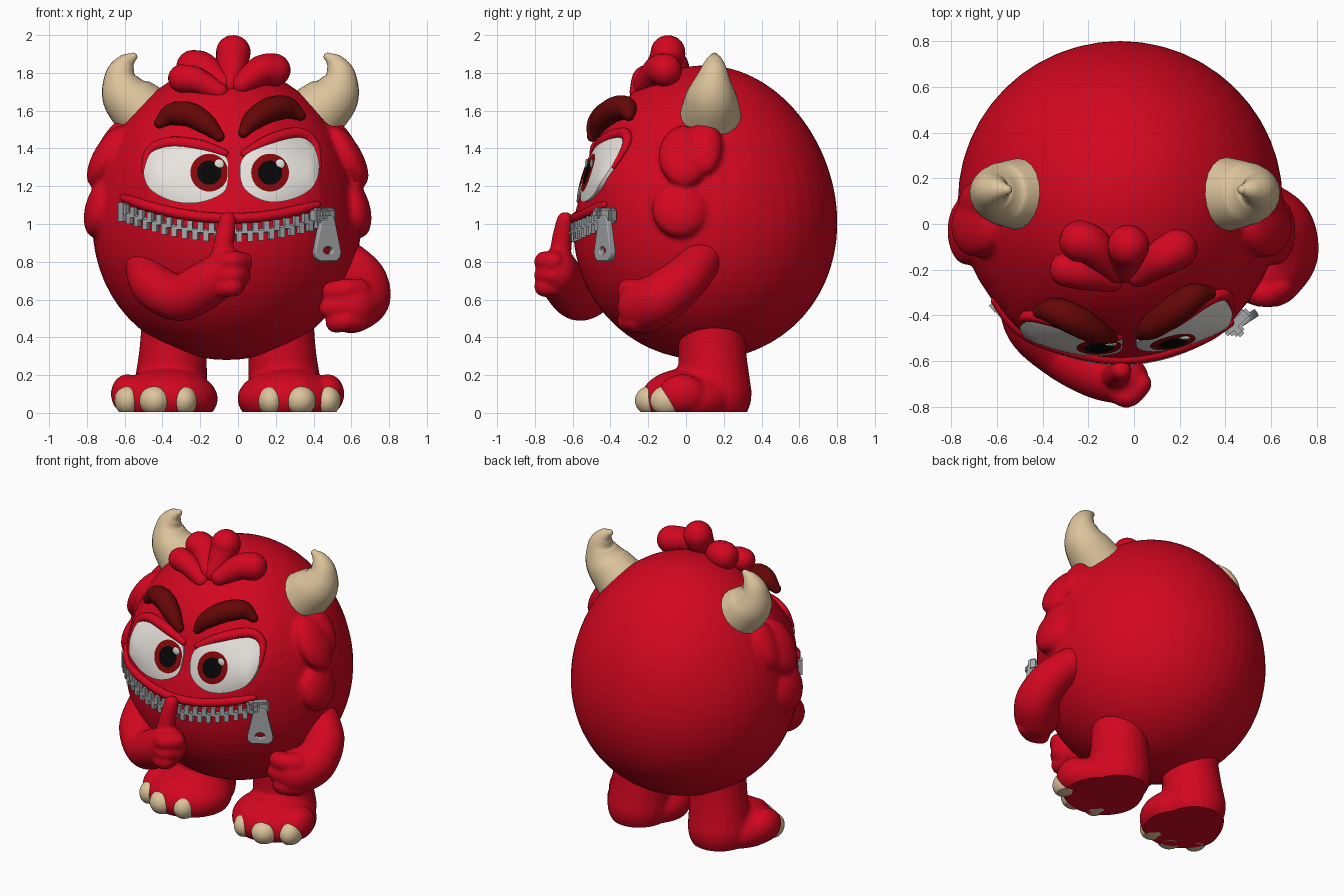
import bpy, bmesh, math
from mathutils import Vector, Matrix, Euler

if bpy.data.objects.get("Cube"):
    bpy.data.objects.remove(bpy.data.objects["Cube"])


def material(name, r, g, b):
    m = bpy.data.materials.new(name)
    m.use_nodes = True
    m.diffuse_color = (r, g, b, 1)
    m.node_tree.nodes["Principled BSDF"].inputs["Base Color"].default_value = (r, g, b, 1)
    return m


RED = material("red skin", .65, .002, .014)
BROW = material("dark red brow", .13, .002, .002)
IRIS = material("iris red", .24, .002, .003)
HORN = material("cream horn", .72, .55, .33)
WHITE = material("eye white", .8, .77, .73)
BLACK = material("pupil black", .002, .002, .002)
METAL = material("zipper grey", .38, .39, .4)

C = Vector((-.06, .1, 1.06))      # body centre and radii
R = Vector((.71, .7, .78))


def taper(z):
    """Egg shape: wider below the centre, narrower above."""
    return 1 - .07 * (z - C.z) / R.z


def flatten(x, z):
    """Backward shift that flattens the face around the eyes."""
    u = abs(x + .03) / .45
    fade = max(0, 1 - max(0, u - 1) / .4) * math.exp(-((z - 1.27) / .2) ** 2)
    return max(.04 - .1 * u ** 3, -.05) * fade


def front(x, z, out=0):
    """Point on the front of the body, pushed forward by out."""
    t = taper(z)
    d = 1 - ((x - C.x) / (R.x * t)) ** 2 - ((z - C.z) / R.z) ** 2
    return Vector((x, C.y - R.y * t * math.sqrt(max(d, 0)) + flatten(x, z) - out, z))


def finish(name, bm, *mats):
    bmesh.ops.recalc_face_normals(bm, faces=bm.faces)
    me = bpy.data.meshes.new(name)
    bm.to_mesh(me)
    bm.free()
    for m in mats:
        me.materials.append(m)
    ob = bpy.data.objects.new(name, me)
    bpy.context.collection.objects.link(ob)
    return smooth(ob)


def smooth(ob):
    bpy.ops.object.select_all(action='DESELECT')
    ob.select_set(True)
    bpy.context.view_layer.objects.active = ob
    bpy.ops.object.shade_smooth_by_angle(angle=math.radians(40))
    return ob


def ball(name, loc, size, mat, tilt=0):
    bm = bmesh.new()
    mx = Matrix.LocRotScale(Vector(loc), Euler((0, tilt, 0)), Vector(size))
    bmesh.ops.create_uvsphere(bm, u_segments=48, v_segments=32, radius=1, matrix=mx)
    return finish(name, bm, mat)


def spline(pts, n, closed=False):
    """Smooth path through the points, of any dimension."""
    k = len(pts)
    at = lambda i: pts[i % k] if closed else pts[min(max(i, 0), k - 1)]
    out = []
    for i in range(k if closed else k - 1):
        a, b, c, d = (at(i + j) for j in (-1, 0, 1, 2))
        for s in range(n):
            t = s / n
            out.append((2 * b + (c - a) * t + (2 * a - 5 * b + 4 * c - d) * t * t
                        + (3 * b - a - 3 * c + d) * t ** 3) / 2)
    return out if closed else out + [pts[-1]]


def sweep(name, pts, radii, mat, sides=20):
    """Round-ended tube with varying thickness."""
    path = spline([Vector((*p, r)) for p, r in zip(pts, radii)], 8)
    P, rad = [v.xyz for v in path], [v[3] for v in path]
    T = [(P[min(i + 1, len(P) - 1)] - P[max(i - 1, 0)]).normalized() for i in range(len(P))]
    caps = [math.pi / 2 * j / 6 for j in range(1, 6)]
    rings = [(P[0] - T[0] * rad[0] * math.sin(a), T[0], rad[0] * math.cos(a)) for a in reversed(caps)]
    rings += list(zip(P, T, rad))
    rings += [(P[-1] + T[-1] * rad[-1] * math.sin(a), T[-1], rad[-1] * math.cos(a)) for a in caps]
    bm, loops, u = bmesh.new(), [], rings[0][1].orthogonal()
    for p, t, r in rings:
        u = (u - t * u.dot(t)).normalized()
        w = t.cross(u)
        ang = [2 * math.pi * s / sides for s in range(sides)]
        loops.append([bm.verts.new(p + (u * math.cos(a) + w * math.sin(a)) * r) for a in ang])
    for a, b in zip(loops, loops[1:]):
        for s in range(sides):
            q = (s + 1) % sides
            bm.faces.new((a[s], a[q], b[q], b[s]))
    bm.faces.new(loops[0])
    bm.faces.new(loops[-1])
    return finish(name, bm, mat)


def fuse(name, parts, voxel, rounds):
    """Melt overlapping parts into one soft skin."""
    bpy.ops.object.select_all(action='DESELECT')
    for p in parts:
        p.select_set(True)
    ob = bpy.context.view_layer.objects.active = parts[0]
    bpy.ops.object.join()
    ob.name = name
    rm = ob.modifiers.new("melt", 'REMESH')
    rm.mode, rm.voxel_size = 'VOXEL', voxel
    sm = ob.modifiers.new("soften", 'SMOOTH')
    sm.iterations = rounds
    for m in (rm.name, sm.name):
        bpy.ops.object.modifier_apply(modifier=m)
    return smooth(ob)


def flatten_base(ob):
    bm = bmesh.new()
    bm.from_mesh(ob.data)
    cut = bmesh.ops.bisect_plane(bm, geom=bm.verts[:] + bm.edges[:] + bm.faces[:], plane_co=(0, 0, .004),
                                 plane_no=(0, 0, 1), clear_inner=True)
    bmesh.ops.edgeloop_fill(bm, edges=[e for e in cut["geom_cut"] if isinstance(e, bmesh.types.BMEdge)])
    bm.to_mesh(ob.data)
    bm.free()
    smooth(ob)


# Egg-shaped body with a flattened face and drooping side tufts
parts = [ball("body", C, R, RED)]
for v in parts[0].data.vertices:
    v.co.xy = C.xy + (v.co.xy - C.xy) * taper(v.co.z)
    if v.co.y < C.y:
        v.co.y += flatten(v.co.x, v.co.z)
for s in (-1, 1):
    for off, y, z, size, tilt in ((.635, -.01, 1.36, (.075, .135, .18), .52), (.62, .1, 1.41, (.06, .09, .16), .5),
                                  (.675, -.03, 1.08, (.08, .15, .155), .25)):
        parts.append(ball("tuft", (-.055 + s * off, y, z), size, RED, -s * tilt))
fuse("body", parts, .015, 4)

# Hair lobes
for i, (a, b, c, r) in enumerate((
        ((-.04, -.2, 1.74), (-.03, -.12, 1.85), (-.025, -.095, 1.908), .092),
        ((-.08, -.2, 1.74), (-.18, -.1, 1.82), (-.235, -.075, 1.83), .092),
        ((-.1, -.25, 1.7), (-.22, -.22, 1.76), (-.295, -.2, 1.77), .075),
        ((.02, -.22, 1.74), (.12, -.15, 1.81), (.19, -.11, 1.815), .088))):
    sweep(f"hair_lobe_{i + 1}", (a, b, c), (r * .65, r * .92, r), RED)

# Horns, arched inward, and feet with claws
for s, side in ((-1, "right"), (1, "left")):
    X = lambda v: -.04 + s * v
    sweep(side + "_horn", [(X(v), y, z) for v, y, z in ((.45, .13, 1.58), (.55, .135, 1.68), (.58, .145, 1.78),
                           (.555, .15, 1.85), (.515, .15, 1.885))], (.162, .134, .088, .053, .022), HORN)
    X = lambda v: -.055 + s * v
    parts = [sweep("leg", [(X(.28), .13, .5), (X(.29), .14, .3), (X(.305), .15, .1)], (.175, .182, .2), RED),
             ball("foot", (X(.32), .015, .075), (.268, .255, .162), RED)]
    toes = ((.23, -.16, .07), (.385, -.18, .083), (.53, -.1, .068))
    for i, (v, y, w) in enumerate(toes):
        parts.append(ball("toe", (X(v), y + .08, .1), (.088, .125, .105), RED))
        flatten_base(ball(f"{side}_claw_{i + 1}", (X(v), y, .065), (w, .09, .08), HORN))
    flatten_base(fuse(side + "_foot", parts, .014, 5))

# Bent arm with one raised finger
parts = [sweep("arm", [(-.5, -.27, .8), (-.45, -.44, .68), (-.31, -.56, .61), (-.16, -.64, .685), (-.06, -.68, .76)],
               (.1, .118, .124, .125, .11), RED),
         ball("palm", (-.03, -.685, .75), (.095, .105, .115), RED),
         sweep("pointer", [(-.09, -.67, .8), (-.07, -.655, .93), (-.055, -.64, 1.02)], (.06, .053, .045), RED)]
for z, x in ((.8, .025), (.73, .015), (.67, -.02)):
    parts.append(sweep("finger", [(-.09, -.72, z - .01), (-.03, -.75, z), (x, -.7, z)], (.05, .055, .053), RED))
fuse("right_arm", parts, .011, 4)

# Hanging arm with a loose fist
parts = [sweep("arm", [(.56, .09, .82), (.66, 0, .715), (.67, -.13, .61), (.6, -.22, .565)],
               (.106, .122, .138, .145), RED)]
for z, x in ((.65, .5), (.565, .485), (.49, .52)):
    parts.append(sweep("finger", [(.64, -.27, z), (.57, -.305, z), (x, -.28, z - .01)], (.06, .06, .057), RED))
fuse("left_arm", parts, .012, 5)


def eye(side, outline, cx, cz, brow):
    """Domed eye whose rings are centred on the pupil, with lid and brow."""
    rim = spline([Vector(p) for p in outline], 10, True)
    mid = (Vector(map(min, zip(*rim))) + Vector(map(max, zip(*rim)))) / 2
    c = Vector((cx, cz))

    def place(p):
        q = p - mid
        dome = max(0, 1 - (q.x / .23) ** 2 - (q.y / .18) ** 2)
        return front(p.x, p.y, .01 + .028 * dome)
    bm, loops = bmesh.new(), []
    for r, f in ((.03, .4), (.064, .7), (.1, .94)):
        loops.append([c + (p - c).normalized() * min(r, (p - c).length * f) for p in rim])
    for j in range(1, 7):
        loops.append([a.lerp(p, j / 6) for a, p in zip(loops[2], rim)])
    rings = [[bm.verts.new(place(p)) for p in lp] for lp in loops]
    rings.append([bm.verts.new(front(p.x, p.y, -.05)) for p in rim])
    n, hub = len(rim), bm.verts.new(place(c))
    for s in range(n):
        q = (s + 1) % n
        bm.faces.new((hub, rings[0][s], rings[0][q])).material_index = 2
        for k, (a, b) in enumerate(zip(rings, rings[1:])):
            bm.faces.new((a[s], a[q], b[q], b[s])).material_index = (2, 1)[k] if k < 2 else 0
    finish(side + "_eye", bm, WHITE, IRIS, BLACK)
    ball(side + "_eye_glint", place(c + Vector((.052, .045))), (.026, .009, .027), WHITE)
    lid = [front(x, z + .014, 0) for x, z in outline[:5]]
    sweep(side + "_eyelid", lid, (.012, .024, .032, .032, .02), RED, 14)
    outs = (.035, .052, .066, .075, .08)
    sweep(side + "_brow", [front(x, z, o) for (x, z), o in zip(brow, outs)], (.03, .056, .066, .06, .03), BROW)


eye("right", ((-.5, 1.27), (-.47, 1.37), (-.37, 1.415), (-.2, 1.4), (-.07, 1.36), (-.05, 1.27),
              (-.075, 1.17), (-.2, 1.115), (-.34, 1.12), (-.46, 1.18)), -.152, 1.272,
    ((-.1, 1.465), (-.17, 1.53), (-.26, 1.58), (-.35, 1.58), (-.415, 1.535)))
eye("left", ((.43, 1.29), (.405, 1.41), (.32, 1.465), (.17, 1.43), (.035, 1.36), (.01, 1.27),
             (.04, 1.18), (.15, 1.12), (.28, 1.13), (.39, 1.19)), .17, 1.272,
    ((.03, 1.485), (.08, 1.55), (.17, 1.605), (.26, 1.615), (.33, 1.575)))

# Zipper mouth: soft lip, cord and alternating teeth
mouth = lambda x: .955 + .34 * (x + .04) ** 2
arc = [C.x + R.x * math.sin(-.88 + 1.62 * i / 40) for i in range(41)]
for name, dz, r, out, mat in (("upper_lip", .075, .028, -.004, RED), ("zipper_cord", 0, .012, 0, METAL)):
    sweep(name, [front(x, mouth(x) + dz, out) for x in arc[::4]], [r * .7] + [r] * 9 + [r * .7], mat, 12)
bm = bmesh.new()


def block(x, z, out, size):
    p = front(x, z, out)
    turn = Euler((0, 0, math.atan2(x - C.x, C.y - p.y)))
    bmesh.ops.create_cube(bm, size=1, matrix=Matrix.LocRotScale(p, turn, Vector(size)))


for i, x in enumerate(arc):
    block(x, mouth(x) + (.02 if i % 2 else -.022), .002, (.03, .04, .056))
block(-.605, mouth(-.605), .004, (.04, .045, .1))
finish("zipper_teeth", bm, METAL)

# Slider and pull tab with a hole
bm = bmesh.new()
block(.45, 1.045, .03, (.14, .06, .08))
block(.45, 1.055, .06, (.05, .07, .05))
bmesh.ops.bevel(bm, geom=bm.edges[:], offset=.012, segments=2, affect='EDGES')
finish("zipper_slider", bm, METAL)
cu = bpy.data.curves.new("zipper_pull", 'CURVE')
cu.dimensions, cu.fill_mode, cu.extrude, cu.bevel_depth = '2D', 'BOTH', .012, .006
shape = [(-.035, .11), (-.02, .125), (.02, .125), (.035, .11), (.075, -.06), (.072, -.085), (.05, -.105),
         (-.05, -.105), (-.072, -.085), (-.075, -.06)]
hole = [(.036 * math.cos(a * math.pi / 8), -.055 + .026 * math.sin(a * math.pi / 8)) for a in range(16)]
for pts in (shape, hole):
    sp = cu.splines.new('POLY')
    sp.points.add(len(pts) - 1)
    sp.use_cyclic_u = True
    for q, (x, z) in zip(sp.points, pts):
        q.co = (x, z, 0, 1)
pull = bpy.data.objects.new("zipper_pull", cu)
bpy.context.collection.objects.link(pull)
cu.materials.append(METAL)
pull.location = (.47, -.43, .915)
pull.rotation_euler = (math.pi / 2, 0, .57)
